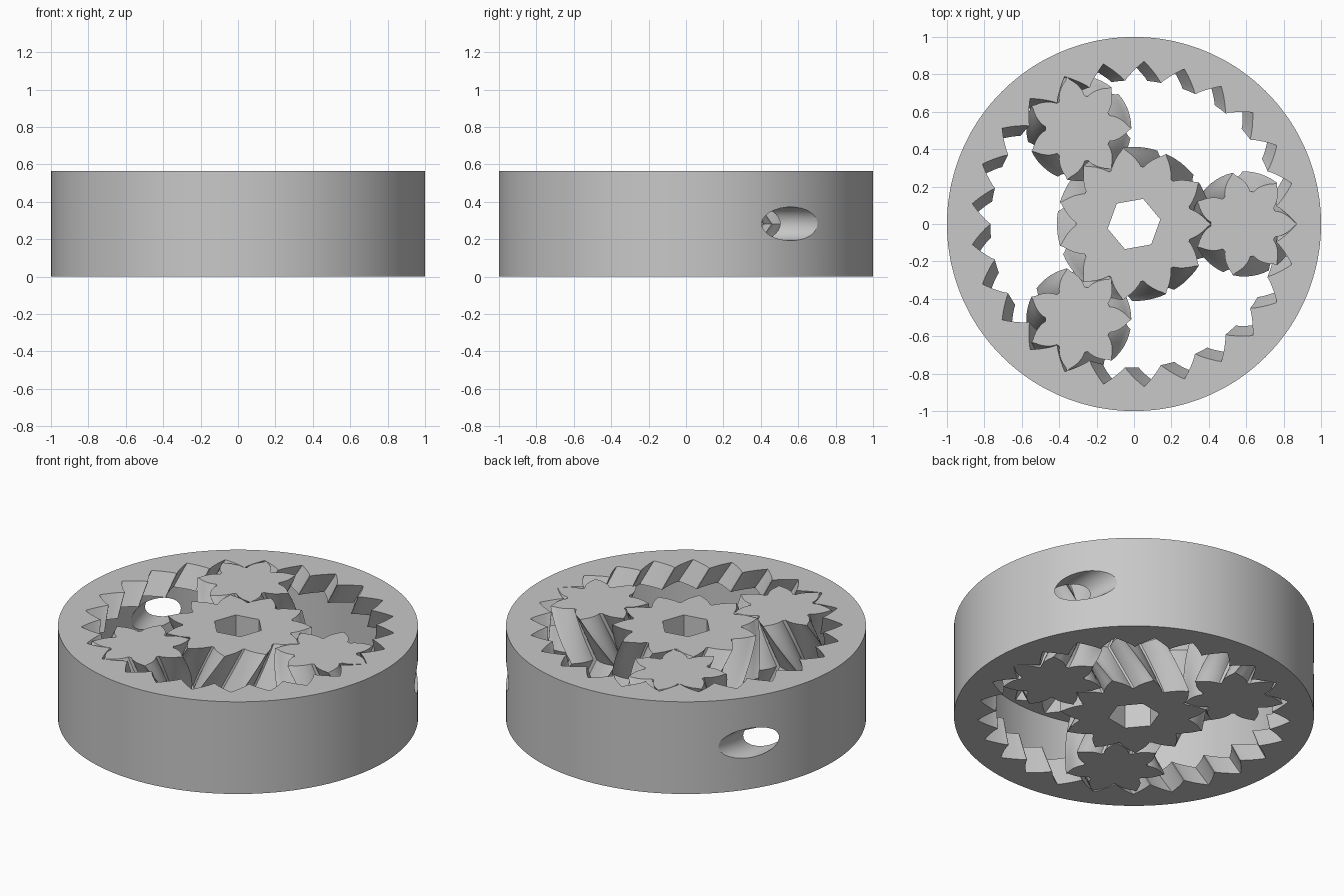
import bpy
import bmesh
import math

default_cube = bpy.data.objects.get("Cube")
if default_cube:
    bpy.data.objects.remove(default_cube, do_unlink=True)

HEIGHT = 0.565
MID = HEIGHT / 2
ORBIT = 0.59                      # distance from sun axis to planet axis
SUN, PLANET, RING = 11, 7, 25     # tooth counts
MODULE = ORBIT / (SUN + PLANET)   # pitch radius per tooth
DEPTH = MODULE * math.pi / 2      # tooth height above and below the pitch circle
SWEEP = MID * math.tan(math.radians(30))
GROOVE = 0.15                     # half height of the groove inside the ring

grey = bpy.data.materials.new("plain grey")
grey.use_nodes = True
grey.diffuse_color = (0.58, 0.58, 0.58, 1)
grey.node_tree.nodes["Principled BSDF"].inputs["Base Color"].default_value = (0.58, 0.58, 0.58, 1)


def involute(angle):
    return math.tan(angle) - angle


def tooth_outline(teeth, gap):
    """Polar outline of an involute gear with a tooth tip on angle 0."""
    pitch = teeth * MODULE
    base = pitch * math.cos(math.pi / 4)
    steps = 7
    flank = []
    for i in range(steps + 1):
        r = pitch + DEPTH * (2 * i / steps - 1)
        half = math.pi / (2 * teeth) + involute(math.pi / 4) - involute(math.acos(min(1, base / r)))
        low = 0.004 * (1 + steps - i) / teeth
        flank.append((r, min(max(half - gap / r, low), 0.98 * math.pi / teeth)))
    outline = []
    for t in range(teeth):
        centre = 2 * math.pi * t / teeth
        outline += [(r, centre - a) for r, a in flank]
        outline += [(r, centre + a) for r, a in reversed(flank)]
    return outline


def gear_loop(bm, outline, offset, twist, radius=None):
    """One level of the herringbone; a given radius turns it into a circle."""
    turn = twist * (1 - abs(offset) / MID)
    return [bm.verts.new(((radius or r) * math.cos(a + turn), (radius or r) * math.sin(a + turn),
                          MID + offset)) for r, a in outline]


def loft(bm, loops):
    for low, high in zip(loops, loops[1:]):
        for j in range(len(low)):
            k = (j + 1) % len(low)
            bm.faces.new((low[j], low[k], high[k], high[j]))


def finish(name, bm, location=(0, 0, 0)):
    bmesh.ops.recalc_face_normals(bm, faces=bm.faces)
    mesh = bpy.data.meshes.new(name)
    bm.to_mesh(mesh)
    bm.free()
    mesh.materials.append(grey)
    obj = bpy.data.objects.new(name, mesh)
    obj.location = location
    bpy.context.collection.objects.link(obj)
    return obj


def levels(start, end, steps):
    return [start + (end - start) * i / steps for i in range(steps + 1)]


def gear(name, teeth, hand, location=(0, 0, 0)):
    """External herringbone gear whose twist reverses at mid height."""
    outline = tooth_outline(teeth, 0.003)
    twist = hand * SWEEP / (teeth * MODULE)
    bm = bmesh.new()
    loops = [gear_loop(bm, outline, o, twist) for o in levels(-MID, MID, 12)]
    loft(bm, loops)
    for loop, z in ((loops[0], 0), (loops[-1], HEIGHT)):
        hub = bm.verts.new((0, 0, z))
        for j, v in enumerate(loop):
            bm.faces.new((hub, loop[j - 1], v))
    return finish(name, bm, location)


def toothed_ring(name, teeth, hand):
    """Ring with a band of internal teeth above and below a smooth groove."""
    outline = tooth_outline(teeth, -0.002)
    twist = hand * SWEEP / (teeth * MODULE)
    bm = bmesh.new()
    loops = [gear_loop(bm, outline, o, twist, 1.0) for o in (-MID, MID)]
    loops += [gear_loop(bm, outline, o, twist) for o in levels(MID, GROOVE, 4)]
    loops += [gear_loop(bm, outline, o, twist, 0.895) for o in (GROOVE, -GROOVE)]
    loops += [gear_loop(bm, outline, o, twist) for o in levels(-GROOVE, -MID, 4)]
    loft(bm, loops + loops[:1])
    return finish(name, bm)


def cut(target, cutter):
    cutter.hide_render = True
    bpy.context.view_layer.update()
    mod = target.modifiers.new("cut", 'BOOLEAN')
    mod.operation = 'DIFFERENCE'
    mod.solver = 'EXACT'
    mod.object = cutter
    bpy.context.view_layer.objects.active = target
    bpy.ops.object.modifier_apply(modifier=mod.name)
    bpy.data.objects.remove(cutter, do_unlink=True)


# Outer ring, with a curved cord channel that leaves it through two side holes
ring = toothed_ring("outer_ring", RING, 1)
bpy.ops.mesh.primitive_torus_add(major_segments=96, minor_segments=32, major_radius=0.83,
                                 minor_radius=0.09, location=(0, 0.5, MID))
channel = bpy.context.object
channel.data.materials.append(grey)
cut(ring, channel)

# Sun gear with a hexagonal drive hole
sun = gear("sun_gear", SUN, -1)
bpy.ops.mesh.primitive_cylinder_add(vertices=6, radius=0.143, depth=HEIGHT + 0.1, location=(0, 0, MID),
                                    rotation=(0, 0, math.radians(-20)))
drive_hole = bpy.context.object
drive_hole.data.materials.append(grey)
cut(sun, drive_hole)

# Three planet gears
parts = [ring, sun]
for i, side in enumerate(("side", "back", "front")):
    a = 2 * math.pi * i / 3
    parts.append(gear(side + "_planet_gear", PLANET, 1, (ORBIT * math.cos(a), ORBIT * math.sin(a), 0)))

# Smooth flanks with crisp tooth edges
bpy.ops.object.select_all(action='DESELECT')
for obj in parts:
    obj.select_set(True)
bpy.context.view_layer.objects.active = ring
bpy.ops.object.shade_smooth_by_angle(angle=math.radians(25))
